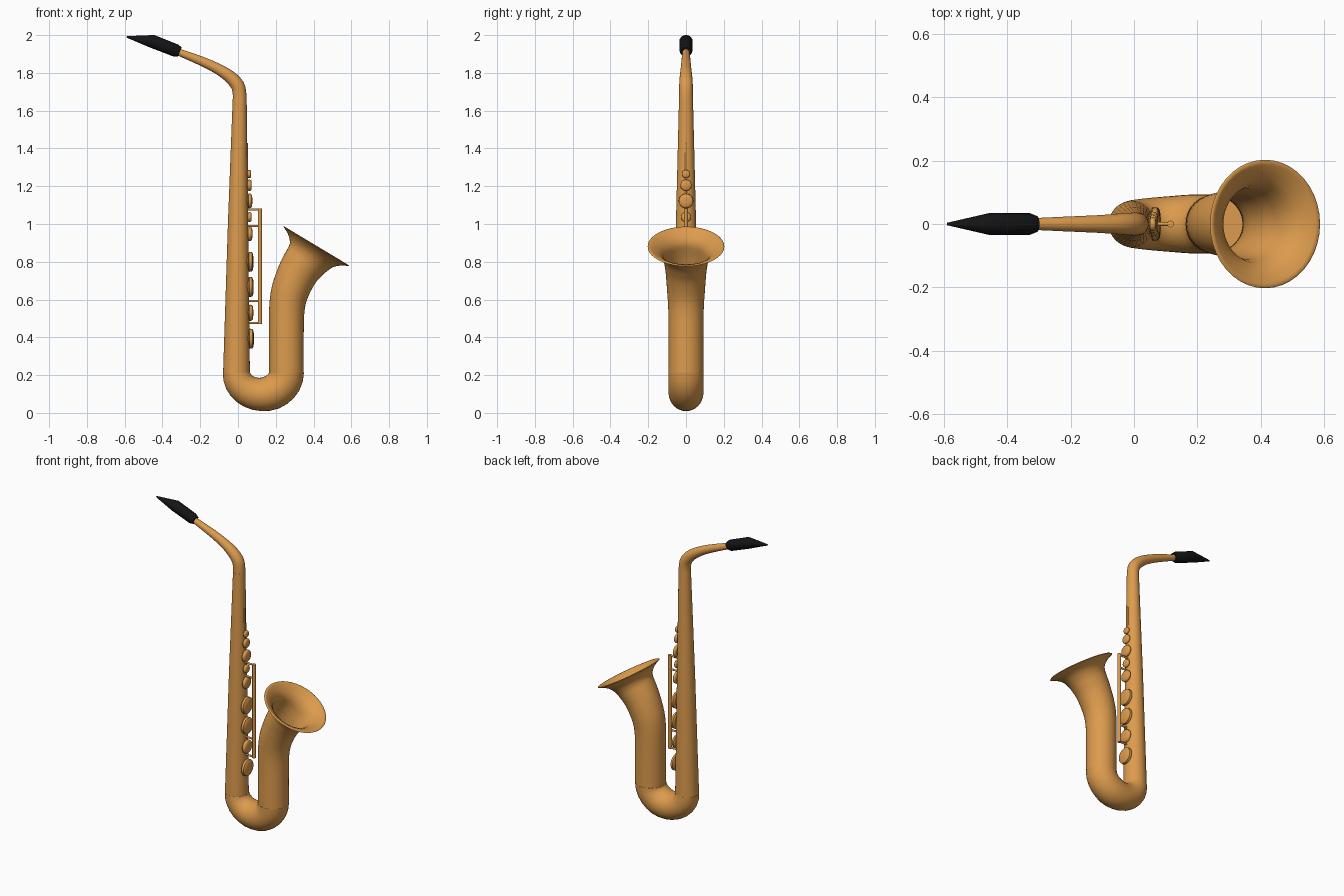
import bpy, bmesh, math
from mathutils import Vector

if "Cube" in bpy.data.objects:
    bpy.data.objects.remove(bpy.data.objects["Cube"])


def material(name, col):
    m = bpy.data.materials.new(name)
    m.diffuse_color = (*col, 1)
    m.use_nodes = True
    m.node_tree.nodes["Principled BSDF"].inputs["Base Color"].default_value = m.diffuse_color
    return m


BRASS = material("golden brass", (0.72, 0.33, 0.075))
BLACK = material("black ebonite", (0.007, 0.007, 0.008))


def finish(bm, name, mat, angle=40):
    bmesh.ops.recalc_face_normals(bm, faces=bm.faces)
    me = bpy.data.meshes.new(name)
    bm.to_mesh(me)
    bm.free()
    me.materials.append(mat)
    ob = bpy.data.objects.new(name, me)
    bpy.context.collection.objects.link(ob)
    bpy.ops.object.select_all(action='DESELECT')
    ob.select_set(True)
    bpy.context.view_layer.objects.active = ob
    bpy.ops.object.shade_smooth_by_angle(angle=math.radians(angle))
    return ob


def with_tangents(pts):
    """(x, z, r) stations -> (x, z, r, tangent)"""
    out = []
    for i, p in enumerate(pts):
        a, b = pts[max(i - 1, 0)], pts[min(i + 1, len(pts) - 1)]
        out.append((*p, Vector((b[0] - a[0], 0, b[1] - a[1])).normalized()))
    return out


def smooth_path(pts, steps=4):
    """Catmull-Rom through the stations"""
    out = []
    for i in range(len(pts) - 1):
        p0, p1 = Vector(pts[max(i - 1, 0)]), Vector(pts[i])
        p2, p3 = Vector(pts[i + 1]), Vector(pts[min(i + 2, len(pts) - 1)])
        for k in range(steps):
            t = k / steps
            out.append(tuple(0.5 * (2 * p1 + (p2 - p0) * t + (2 * p0 - 5 * p1 + 4 * p2 - p3) * t * t
                                    + (3 * p1 - p0 - 3 * p2 + p3) * t ** 3)))
    return out + [tuple(pts[-1])]


def loft(name, stations, mat, n=32, angle=40):
    """Round tube through rings lying in the y=0 plane"""
    bm = bmesh.new()
    rings = []
    for x, z, r, t in stations:
        u = Vector((t.z, 0, -t.x))
        rings.append([bm.verts.new(Vector((x, 0, z)) + r * (math.cos(a) * u + math.sin(a) * Vector((0, 1, 0))))
                      for a in (2 * math.pi * k / n for k in range(n))])
    for a, b in zip(rings, rings[1:]):
        for k in range(n):
            bm.faces.new((a[k], a[(k + 1) % n], b[(k + 1) % n], b[k]))
    bm.faces.new(rings[0])
    bm.faces.new(rings[-1])
    return finish(bm, name, mat, angle)


# Straight tapered body
loft("body_tube", with_tangents([(-0.008, 0.21, 0.071), (0.0, 1.0, 0.0535), (0.009, 1.66, 0.037)]), BRASS)

# Curved neck
neck = [(0.009, 1.655, 0.037), (0.008, 1.69, 0.036), (-0.003, 1.735, 0.036), (-0.045, 1.781, 0.033),
        (-0.11, 1.823, 0.028), (-0.2, 1.865, 0.024), (-0.33, 1.916, 0.018)]
loft("neck", with_tangents(smooth_path(neck, 3)), BRASS)

# U-shaped bow
bow = []
for i in range(15):
    a = math.pi * i / 14
    s = i / 14
    bow.append((0.124 - 0.132 * math.cos(a), 0.213 - 0.115 * math.sin(a), 0.072 + 0.021 * min(1, s * 1.6),
                Vector((0.132 * math.sin(a), 0, -0.115 * math.cos(a))).normalized()))
loft("bow", bow, BRASS)

# Bell: outer wall, rolled over the rim, then the inner wall
axis = Vector((0.515, 0, 0.857))
bell = [(0.256, 0.205, 0.092), (0.256, 0.42, 0.092), (0.259, 0.55, 0.094), (0.276, 0.645, 0.1),
        (0.319, 0.745, 0.108), (0.363, 0.81, 0.118)]
outer = with_tangents(smooth_path(bell, 4))
for s, r in ((-0.055, 0.128), (-0.032, 0.147), (-0.015, 0.17), (-0.004, 0.192), (0.0, 0.203)):
    outer.append((0.414 + axis.x * s, 0.881 + axis.z * s, r, axis))
inner = [(x + 0.004 * t.x, z + 0.004 * t.z, r - 0.005, t) for x, z, r, t in reversed(outer[2:])]
loft("bell", outer + inner, BRASS, 40, 60)

# Mouthpiece: cylinder with a wedge-like tip
md = Vector((-0.93, 0, 0.37)).normalized()
loft("mouthpiece", [(-0.308, 1.911, 0.026, md), (-0.328, 1.918, 0.034, md), (-0.456, 1.968, 0.035, md),
                    (-0.59, 1.991, 0.004, md)], BLACK, 20, 30)

# Domed key cups on the body, facing the bell
cups = [(1.265, 0.022), (1.205, 0.03), (1.122, 0.039), (1.037, 0.027), (0.948, 0.038),
        (0.80, 0.053), (0.667, 0.053), (0.53, 0.043), (0.393, 0.053)]
X = Vector((1, 0, 0))
for i, (z, r) in enumerate(cups):
    x = 0.05 + 0.006 * (1.27 - z) / 0.9
    h = 0.013 + 0.3 * r
    loft(f"key_cup_{i + 1}", [(x - 0.012, z, r * 0.6, X), (x, z, r * 0.6, X), (x + 0.003, z, r * 0.93, X),
                              (x + 0.006, z, r, X), (x + h * 0.7, z, r * 0.97, X),
                              (x + h * 0.9, z, r * 0.8, X), (x + h, z, r * 0.4, X)], BRASS, 20, 50)

# Key rod with its posts, and the thin rod along the body
Z = Vector((0, 0, 1))
loft("key_rod", [(0.116, 0.47, 0.011, Z), (0.116, 1.082, 0.011, Z)], BRASS, 12)
loft("thin_rod", [(0.047, 0.35, 0.006, Z), (0.047, 1.43, 0.006, Z)], BRASS, 10)
for i, z in enumerate((0.476, 0.592, 0.99, 1.077)):
    loft(f"rod_post_{i + 1}", [(0.04, z, 0.006, X), (0.116, z, 0.006, X)], BRASS, 10)
